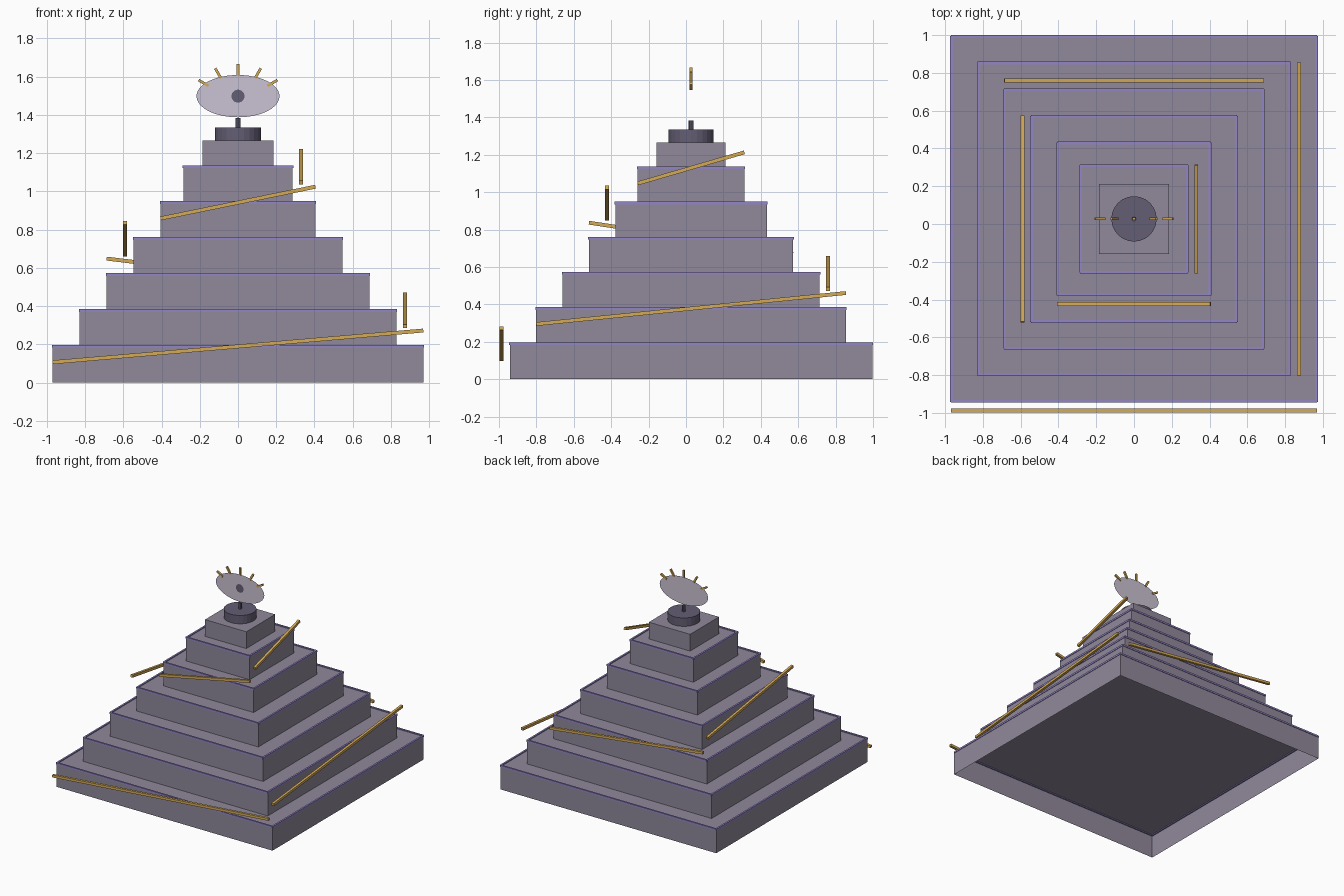
import bpy, bmesh, math
from mathutils import Vector, Matrix

if "Cube" in bpy.data.objects:
    bpy.data.objects.remove(bpy.data.objects["Cube"])

CY = 0.027  # monument axis in y


def material(name, srgb):
    m = bpy.data.materials.new(name)
    lin = [((c / 255 + 0.055) / 1.055) ** 2.4 for c in srgb]
    m.diffuse_color = (*lin, 1)
    m.use_nodes = True
    m.node_tree.nodes["Principled BSDF"].inputs["Base Color"].default_value = m.diffuse_color
    return m


STONE = material("grey violet stone", (144, 137, 155))
DARK = material("dark violet stone", (100, 94, 116))
TRIM = material("violet trim", (148, 134, 198))
GOLD = material("gold", (212, 170, 88))
PALE = material("pale lilac", (203, 194, 211))


def finish(name, bm, mat):
    me = bpy.data.meshes.new(name)
    bm.to_mesh(me)
    bm.free()
    me.materials.append(mat)
    ob = bpy.data.objects.new(name, me)
    bpy.context.collection.objects.link(ob)
    return ob


def add_bar(bm, p, q, w):
    """Square bar of width w from p to q."""
    p, q = Vector(p), Vector(q)
    d = q - p
    x = d.normalized()
    ref = Vector((0, 0, 1)) if abs(x.z) < 0.99 else Vector((0, 1, 0))
    y = ref.cross(x).normalized()
    z = x.cross(y)
    rot = Matrix((x, y, z)).transposed().to_4x4()
    bmesh.ops.create_cube(bm, size=1, matrix=Matrix.Translation((p + q) / 2) @ rot
                          @ Matrix.Diagonal((d.length, w, w, 1)))


def cylinder(name, r, z0, z1, sides, mat):
    bm = bmesh.new()
    bmesh.ops.create_cone(bm, cap_ends=True, segments=sides, radius1=r, radius2=r,
                          depth=z1 - z0, matrix=Matrix.Translation((0, CY, (z0 + z1) / 2)))
    return finish(name, bm, mat)


def flat_ellipse(name, a, b, y, z, sides, mat):
    """Thin sheet facing the front."""
    bm = bmesh.new()
    vs = [bm.verts.new((a * math.cos(t), y, z + b * math.sin(t)))
          for t in (2 * math.pi * i / sides for i in range(sides))]
    bm.faces.new(vs)
    return finish(name, bm, mat)


# Stepped tiers: half widths, open underneath
halves = [0.969, 0.828, 0.687, 0.546, 0.405, 0.285, 0.185]
tops = [0.19 + 0.188 * i for i in range(6)] + [1.266]
for i, (h, top) in enumerate(zip(halves, tops)):
    z0 = tops[i - 1] if i else 0
    bm = bmesh.new()
    bmesh.ops.create_cube(bm, size=1, matrix=Matrix.Translation((0, CY, (z0 + top) / 2))
                          @ Matrix.Diagonal((2 * h, 2 * h, top - z0, 1)))
    bm.normal_update()
    bmesh.ops.delete(bm, geom=[f for f in bm.faces if f.normal.z < -0.9], context='FACES_ONLY')
    finish(f"tier_{i + 1}", bm, STONE)

    if i == 6:
        continue
    # Trim along the four top edges
    bm = bmesh.new()
    e = 0.007
    for s in (-1, 1):
        add_bar(bm, (-h, CY + s * (h - 0.003), top), (h, CY + s * (h - 0.003), top), 2 * e)
        add_bar(bm, (s * (h - 0.003), CY - h, top), (s * (h - 0.003), CY + h, top), 2 * e)
    finish(f"tier_trim_{i + 1}", bm, TRIM)

    # Sloping rail, turning a quarter round the monument on each tier
    bm = bmesh.new()
    out, rise = h + 0.045, 0.083
    turn = Matrix.Translation((0, CY, 0)) @ Matrix.Rotation(i * math.pi / 2, 4, 'Z')
    add_bar(bm, turn @ Vector((-h, -out, top - rise)), turn @ Vector((h, -out, top + rise)), 0.02)
    finish(f"sloping_rail_{i + 1}", bm, GOLD)

# Pedestal and stem
cylinder("pedestal", 0.12, 1.266, 1.334, 24, DARK)
cylinder("stem", 0.013, 1.334, 1.384, 8, DARK)

# Eye disc with pupil on the front
EZ = 1.4985
flat_ellipse("eye_disc", 0.217, 0.1105, CY, EZ, 48, PALE)
flat_ellipse("pupil", 0.034, 0.034, CY - 0.004, EZ, 24, DARK)

# Rays above the eye
bm = bmesh.new()
for k in range(1, 6):
    t = math.radians(30 * k)
    d = Vector((math.cos(t), 0, math.sin(t)))
    c = Vector((0.208 * d.x, CY, EZ + 0.138 * d.z))
    add_bar(bm, c - d * 0.03, c + d * 0.03, 0.014)
finish("eye_rays", bm, GOLD)
